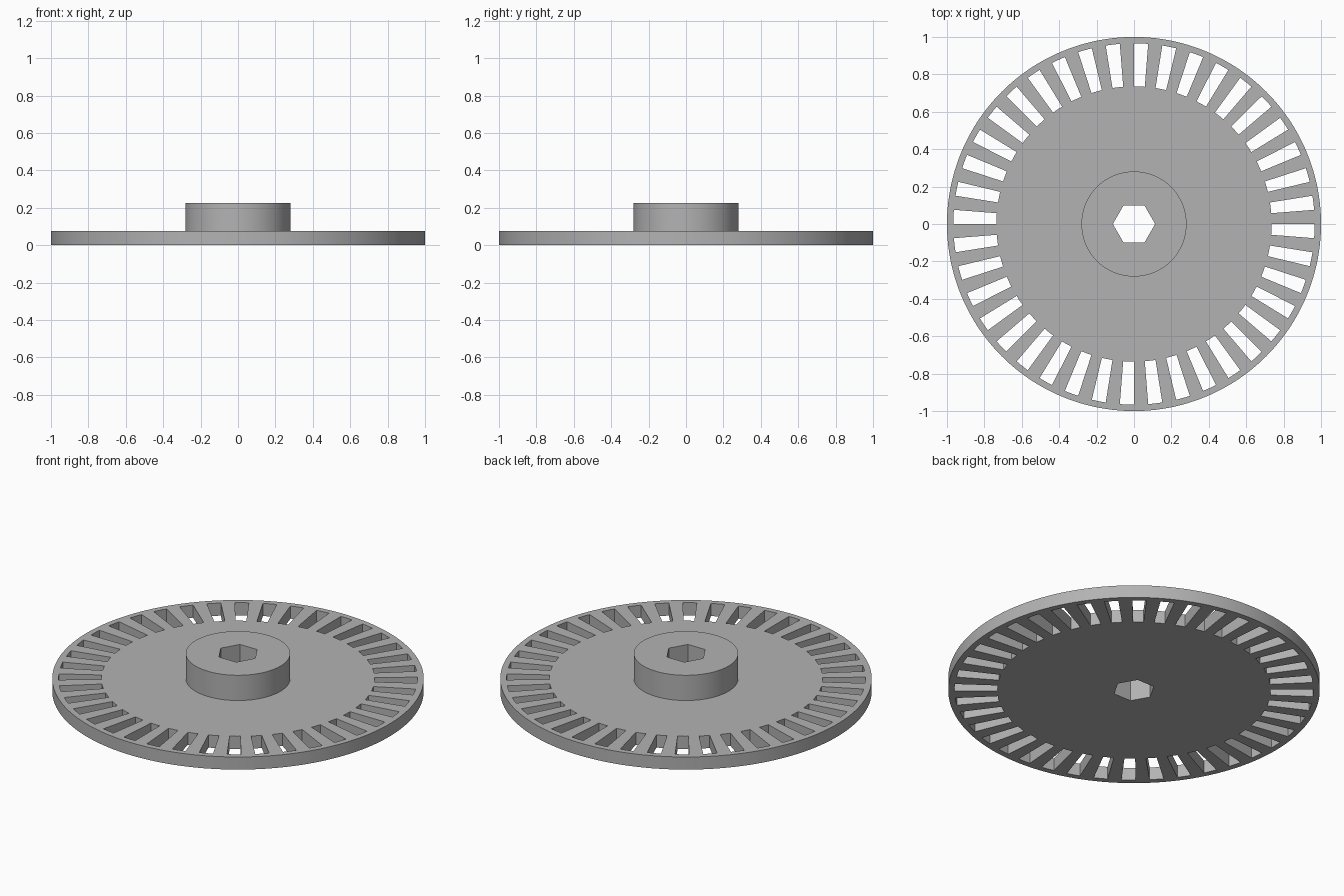
import bpy, bmesh
from math import cos, sin, pi, radians

cube = bpy.data.objects.get("Cube")
if cube:
    bpy.data.objects.remove(cube, do_unlink=True)

SLOTS = 40
STEPS = 6                      # segments per slot pitch: half slot, half spoke
SEGMENTS = SLOTS * STEPS
PLATE_TOP, HUB_TOP = 0.075, 0.225
RIM, SLOT_OUTER, SLOT_INNER, HUB, BORE_FLAT = 1.0, 0.966, 0.736, 0.281, 0.098

grey = bpy.data.materials.new("grey")
grey.use_nodes = True
colour = (0.45, 0.45, 0.45, 1)
grey.diffuse_color = colour
grey.node_tree.nodes["Principled BSDF"].inputs["Base Color"].default_value = colour


def circle(radius):
    return lambda angle: radius


def hexagon(flat):
    # Corners lie on the x axis
    return lambda angle: flat / cos(angle % (pi / 3) - pi / 6)


def ring_solid(name, outlines, bottom, top, is_hole=lambda band, i: False):
    """Concentric bands of faces, thickened into a solid."""
    bm = bmesh.new()
    rings = []
    for outline in outlines:
        angles = [2 * pi * i / SEGMENTS for i in range(SEGMENTS)]
        rings.append([bm.verts.new((outline(a) * cos(a), outline(a) * sin(a), bottom))
                      for a in angles])
    for band, (inner, outer) in enumerate(zip(rings, rings[1:])):
        for i in range(SEGMENTS):
            j = (i + 1) % SEGMENTS
            if not is_hole(band, i):
                bm.faces.new((inner[i], outer[i], outer[j], inner[j]))
    result = bmesh.ops.extrude_face_region(bm, geom=bm.faces[:], use_keep_orig=True)
    for item in result["geom"]:
        if isinstance(item, bmesh.types.BMVert):
            item.co.z = top
    bmesh.ops.recalc_face_normals(bm, faces=bm.faces[:])
    mesh = bpy.data.meshes.new(name)
    bm.to_mesh(mesh)
    bm.free()
    mesh.materials.append(grey)
    obj = bpy.data.objects.new(name, mesh)
    bpy.context.collection.objects.link(obj)
    bpy.ops.object.select_all(action="DESELECT")
    obj.select_set(True)
    bpy.context.view_layer.objects.active = obj
    bpy.ops.object.shade_smooth_by_angle(angle=radians(30))
    return obj


# Flat wheel with radial slots just inside the rim
ring_solid("slotted_disc",
           [hexagon(BORE_FLAT), circle(SLOT_INNER), circle(SLOT_OUTER), circle(RIM)],
           0, PLATE_TOP,
           lambda band, i: band == 1 and i % STEPS >= STEPS // 2)

# Raised hub around the hexagonal bore
ring_solid("hub", [hexagon(BORE_FLAT), circle(HUB)], PLATE_TOP, HUB_TOP)
